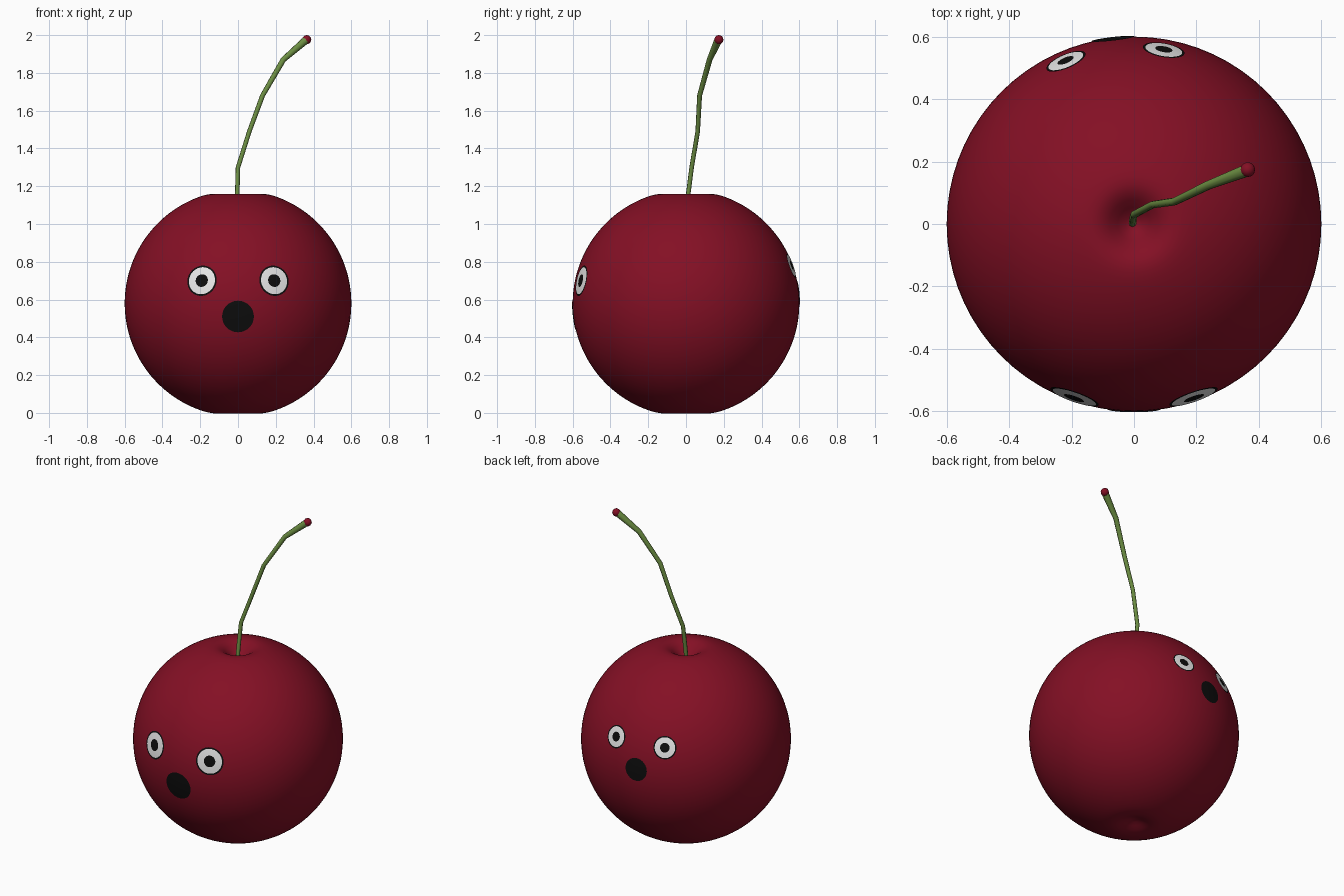
import bpy, bmesh, math
from mathutils import Vector

if "Cube" in bpy.data.objects:
    bpy.data.objects.remove(bpy.data.objects["Cube"])

R, CZ = 0.6, 0.58          # fruit radius and centre height


def material(name, rgb):
    m = bpy.data.materials.new(name)
    m.diffuse_color = (*rgb, 1)
    m.use_nodes = True
    m.node_tree.nodes["Principled BSDF"].inputs["Base Color"].default_value = m.diffuse_color
    return m


RED = material("cherry red", (0.23, 0.005, 0.018))
GREEN = material("stem green", (0.15, 0.27, 0.055))
WHITE = material("eye white", (0.85, 0.85, 0.85))
BLACK = material("black", (0.004, 0.004, 0.004))


def add_object(name, bm, mats):
    bmesh.ops.recalc_face_normals(bm, faces=bm.faces)
    me = bpy.data.meshes.new(name)
    bm.to_mesh(me)
    bm.free()
    for m in mats:
        me.materials.append(m)
    for p in me.polygons:
        p.use_smooth = True
    ob = bpy.data.objects.new(name, me)
    bpy.context.collection.objects.link(ob)
    return ob


# Fruit: a sphere with a dimple pressed into the top and bottom
bm = bmesh.new()
bmesh.ops.create_uvsphere(bm, u_segments=72, v_segments=72, radius=R)
for v in bm.verts:
    r = math.hypot(v.co.x, v.co.y)
    dent = math.exp(-(r / 0.08) ** 2)
    if v.co.z > 0:
        v.co.z -= 0.10 * dent
    else:
        v.co.z += 0.05 * dent
    v.co.z += CZ
add_object("fruit", bm, [RED])


def patch(name, azimuth, z, zones):
    """Thin round patch hugging the fruit; zones = [(outer radius, material)]."""
    a = math.radians(azimuth)
    flat = math.sqrt(1 - (z / R) ** 2)
    n = Vector((math.sin(a) * flat, -math.cos(a) * flat, z / R))
    side = Vector((math.cos(a), math.sin(a), 0))
    up = n.cross(side)
    mats = []
    bm = bmesh.new()
    seg, inner, prev = 32, 0.0, None

    def point(t, k):
        b = 2 * math.pi * k / seg
        d = n * math.cos(t) + (side * math.cos(b) + up * math.sin(b)) * math.sin(t)
        return bm.verts.new(d * (R + 0.003) + Vector((0, 0, CZ)))

    centre = point(0, 0)
    for idx, (outer, mat) in enumerate(zones):
        mats.append(mat)
        for s in (0.5, 1.0):
            t = (inner + (outer - inner) * s) / R
            ring = [point(t, k) for k in range(seg)]
            for k in range(seg):
                j = (k + 1) % seg
                if prev is None:
                    f = bm.faces.new((centre, ring[k], ring[j]))
                else:
                    f = bm.faces.new((prev[k], ring[k], ring[j], prev[j]))
                f.material_index = idx
            prev = ring
        inner = outer
    ob = add_object(name, bm, mats)
    # keep the patch facing outwards
    if ob.data.polygons[0].normal.dot(n) < 0:
        ob.data.flip_normals()


def face(label, yaw, spread, eye_z, mouth_z, s):
    for side, sign in (("left", -1), ("right", 1)):
        patch(f"{label}_{side}_eye", yaw + sign * spread, eye_z - CZ,
              [(0.034 * s, BLACK), (0.073 * s, WHITE), (0.082 * s, BLACK)])
    patch(f"{label}_mouth", yaw, mouth_z - CZ, [(0.084 * s, BLACK)])


# A face on the front and a smaller one on the back
face("front", 0, 19, 0.70, 0.51, 1.0)
face("back", 186.5, 16.2, 0.78, 0.63, 0.82)

# Stem: a kinked tube that widens at its end
path = [(-0.005, 0.0, 1.06, 0.012), (-0.004, 0.012, 1.16, 0.012),
        (0.0, 0.03, 1.30, 0.012), (0.06, 0.062, 1.49, 0.012),
        (0.13, 0.072, 1.68, 0.013), (0.24, 0.125, 1.87, 0.015),
        (0.358, 0.170, 1.972, 0.021)]
cu = bpy.data.curves.new("stem", "CURVE")
cu.dimensions = "3D"
cu.bevel_depth = 1.0
cu.bevel_resolution = 2
cu.use_fill_caps = True
sp = cu.splines.new("POLY")
sp.points.add(len(path) - 1)
for p, (x, y, z, r) in zip(sp.points, path):
    p.co = (x, y, z, 1)
    p.radius = r
cu.materials.append(GREEN)
stem = bpy.data.objects.new("stem", cu)
bpy.context.collection.objects.link(stem)
bpy.context.view_layer.objects.active = stem
stem.select_set(True)
bpy.ops.object.convert(target="MESH")
bpy.ops.object.shade_smooth_by_angle(angle=math.radians(50))

# Red stub at the end of the stem
bm = bmesh.new()
bmesh.ops.create_uvsphere(bm, u_segments=12, v_segments=8, radius=0.024)
bmesh.ops.translate(bm, verts=bm.verts, vec=(0.364, 0.174, 1.976))
add_object("stem_tip", bm, [RED])
